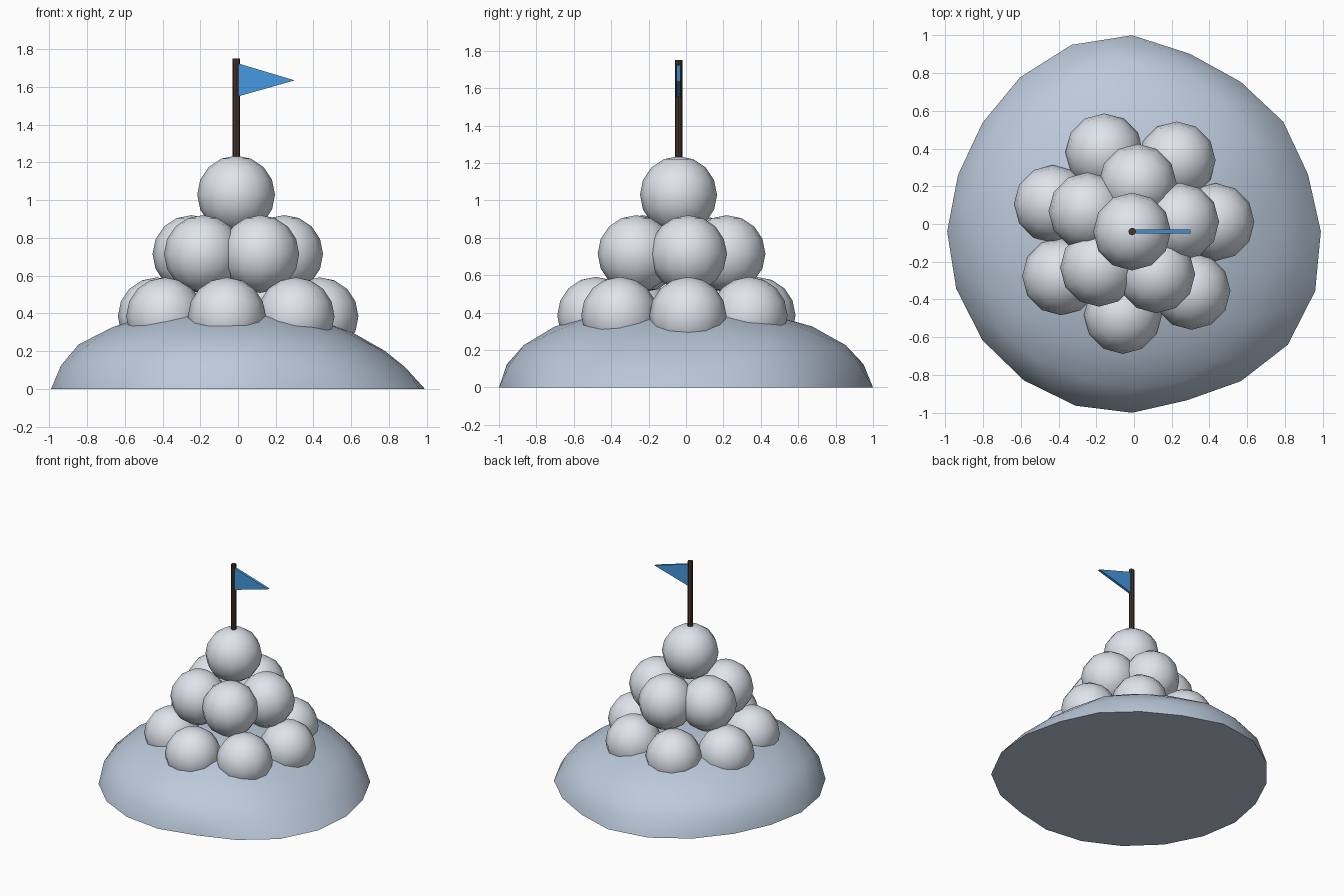
import bpy, bmesh, math

if "Cube" in bpy.data.objects:
    bpy.data.objects.remove(bpy.data.objects["Cube"])

CX, CY = -0.01, -0.04   # common axis of the pile


def material(name, rgb):
    m = bpy.data.materials.new(name)
    m.diffuse_color = (*rgb, 1)
    m.use_nodes = True
    m.node_tree.nodes["Principled BSDF"].inputs["Base Color"].default_value = m.diffuse_color
    return m


SNOW = material("packed_snow", (0.50, 0.59, 0.71))
BALL = material("snowball", (0.74, 0.78, 0.84))
WOOD = material("dark_wood", (0.06, 0.035, 0.025))
CLOTH = material("blue_cloth", (0.06, 0.32, 0.75))


def finish(name, bm, mat, smooth=None):
    bmesh.ops.recalc_face_normals(bm, faces=bm.faces)
    mesh = bpy.data.meshes.new(name)
    bm.to_mesh(mesh)
    bm.free()
    mesh.materials.append(mat)
    ob = bpy.data.objects.new(name, mesh)
    bpy.context.collection.objects.link(ob)
    if smooth:
        bpy.ops.object.select_all(action='DESELECT')
        ob.select_set(True)
        bpy.context.view_layer.objects.active = ob
        bpy.ops.object.shade_smooth_by_angle(angle=math.radians(smooth))
    return ob


# Mound: half icosphere, flattened, with an uneven rim every 18 degrees
RIM = [1.00, 0.98, 0.99, 0.98, 0.99, 1.04, 1.04, 1.01, 0.98, 0.97,
       0.98, 0.98, 0.98, 0.975, 0.97, 0.96, 0.94, 0.98, 1.02, 1.02]
bm = bmesh.new()
bmesh.ops.create_icosphere(bm, subdivisions=3, radius=1)
bmesh.ops.delete(bm, geom=[v for v in bm.verts if v.co.z < -0.01], context='VERTS')
bmesh.ops.holes_fill(bm, edges=[e for e in bm.edges if e.is_boundary], sides=0)
for v in bm.verts:
    a = math.atan2(v.co.y, v.co.x) % math.tau
    t = a / math.tau * 20
    i = int(t + 1e-4)
    f = max(0, t - i)
    r = RIM[i % 20] * (1 - f) + RIM[(i + 1) % 20] * f
    # the right flank is hollowed
    r *= 1 - 0.28 * max(0, v.co.z) * max(0, math.cos(a + 0.17)) ** 4
    v.co = (CX + v.co.x * r, CY + v.co.y * r, 0.45 * max(0, v.co.z))
finish("snow_mound", bm, SNOW, 50)


# Snowballs: three tiers of rings
def snowball(name, x, y, z, radius=0.206):
    bm = bmesh.new()
    bmesh.ops.create_uvsphere(bm, u_segments=12, v_segments=8, radius=radius)
    bmesh.ops.translate(bm, verts=bm.verts, vec=(x, y, z))
    finish(name, bm, BALL, 60)


for tier, count, ring, z, start in (("lower", 7, 0.445, 0.385, 6.5),
                                    ("middle", 5, 0.26, 0.715, 11.5),
                                    ("top", 1, 0.0, 1.03, 0)):
    for k in range(count):
        a = math.radians(start) + math.tau * k / count
        snowball(f"{tier}_snowball_{k + 1}",
                 CX + ring * math.cos(a), CY + ring * math.sin(a), z)

# Flag pole
bm = bmesh.new()
bmesh.ops.create_cone(bm, cap_ends=True, segments=8, radius1=0.02, radius2=0.02, depth=0.6)
bmesh.ops.translate(bm, verts=bm.verts, vec=(CX, CY, 1.45))
finish("flag_pole", bm, WOOD, 40)

# Pennant: extruded triangle
bm = bmesh.new()
tri = [bm.verts.new((x, CY - 0.01, z)) for x, z in ((0.0, 1.55), (0.30, 1.635), (0.0, 1.725))]
face = bm.faces.new(tri)
ext = bmesh.ops.extrude_face_region(bm, geom=[face])
bmesh.ops.translate(bm, verts=[g for g in ext["geom"] if isinstance(g, bmesh.types.BMVert)],
                    vec=(0, 0.02, 0))
finish("pennant", bm, CLOTH)
